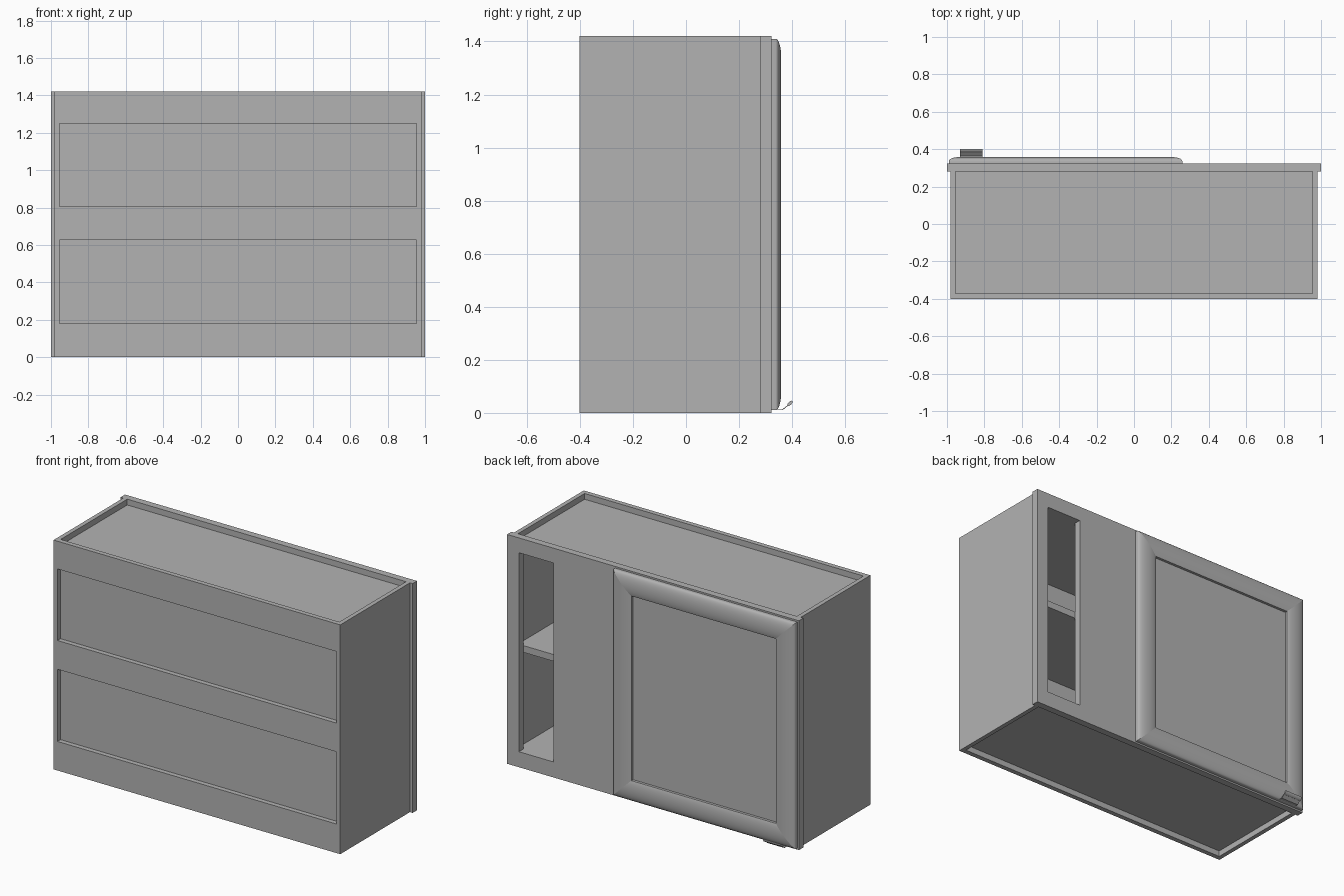
import bpy, bmesh, math

cube = bpy.data.objects.get("Cube")
if cube:
    bpy.data.objects.remove(cube, do_unlink=True)

grey = bpy.data.materials.new("cabinet_grey")
grey.use_nodes = True
COLOR = (0.45, 0.45, 0.45, 1)
grey.diffuse_color = COLOR
grey.node_tree.nodes["Principled BSDF"].inputs["Base Color"].default_value = COLOR


def finish(name, bm):
    bmesh.ops.recalc_face_normals(bm, faces=bm.faces)
    mesh = bpy.data.meshes.new(name)
    bm.to_mesh(mesh)
    bm.free()
    mesh.materials.append(grey)
    obj = bpy.data.objects.new(name, mesh)
    bpy.context.collection.objects.link(obj)
    return obj


def box(name, x, y, z):
    """Box from (min, max) pairs on each axis."""
    bm = bmesh.new()
    bmesh.ops.create_cube(bm, size=1)
    for v in bm.verts:
        v.co = [(a + b) / 2 + c * (b - a) for c, (a, b) in zip(v.co, (x, y, z))]
    return finish(name, bm)


HEIGHT = 1.42
BACK, RAIL_FRONT, FRAME_BACK, FRAME_FRONT = -0.402, -0.372, 0.28, 0.323
INNER, OUTER = 0.955, 0.982
LOW, HIGH = 0.096, 1.328          # frame opening heights
RECESS = 0.036                    # top and bottom panel recess

# Carcass sides
for name, s in (("left_side", 1), ("right_side", -1)):
    box(name, sorted((s * INNER, s * OUTER)), (BACK, FRAME_BACK), (0, HEIGHT))

# Hanging rails with the recessed back panel between them
across = (-INNER, INNER)
for name, z in (("lower_back_rail", (0, 0.18)), ("middle_back_rail", (0.627, 0.805)),
                ("upper_back_rail", (1.248, HEIGHT))):
    box(name, across, (BACK, RAIL_FRONT), z)
box("back_panel", across, (RAIL_FRONT, RAIL_FRONT + 0.012), (RECESS, HEIGHT - RECESS))

# Floor, shelf and top
inside = (RAIL_FRONT, FRAME_BACK)
box("floor_panel", across, inside, (RECESS, LOW))
box("shelf", across, inside, (0.695, 0.737))
box("top_panel", across, inside, (HIGH, HEIGHT - RECESS))

# Face frame with a narrow open bay and a wide bay for the door
thick = (FRAME_BACK, FRAME_FRONT)
box("frame_bottom_rail", (-1, 1), thick, (0, LOW))
box("frame_top_rail", (-1, 1), thick, (HIGH, HEIGHT))
for name, x in (("frame_left_stile", (0.919, 1)), ("frame_middle_stile", (0.19, 0.68)),
                ("frame_right_stile", (-1, -0.919))):
    box(name, x, thick, (LOW, HIGH))


# Door: rounded moulding swept around a rectangle, with a sunken panel
def make_door(x0, x1, z0, z1):
    radius, steps = 0.071, 14
    profile = [(0, FRAME_FRONT)]
    for i in range(steps + 1):
        a = math.pi * 0.8 * i / steps
        profile.append((radius * (1 - math.cos(a)), 0.338 + 0.021 * math.sin(a)))
    profile.append((profile[-1][0], 0.334))
    bm = bmesh.new()
    rings = []
    for d, y in profile:
        corners = ((x0 + d, z0 + d), (x1 - d, z0 + d), (x1 - d, z1 - d), (x0 + d, z1 - d))
        rings.append([bm.verts.new((x, y, z)) for x, z in corners])
    for a, b in zip(rings, rings[1:]):
        for i in range(4):
            j = (i + 1) % 4
            bm.faces.new((a[i], a[j], b[j], b[i])).smooth = True
    bm.faces.new(rings[0])
    bm.faces.new(rings[-1])
    bmesh.ops.recalc_face_normals(bm, faces=bm.faces)
    # Keep the mitres and steps crisp
    for a, b in zip(rings, rings[1:]):
        for u, v in zip(a, b):
            bm.edges.get((u, v)).smooth = False
    for e in bm.edges:
        if e.calc_face_angle(0) > 0.55:
            e.smooth = False
    finish("door", bm)


make_door(-0.99, 0.258, 0.01, 1.41)


# Finger pull: thin angled tab ending in a lens-shaped lip
def extrude_x(name, outline, x0, x1):
    bm = bmesh.new()
    face = bm.faces.new([bm.verts.new((x0, y, z)) for y, z in outline])
    out = bmesh.ops.extrude_face_region(bm, geom=[face])["geom"]
    for v in out:
        if isinstance(v, bmesh.types.BMVert):
            v.co.x = x1
    return finish(name, bm)


extrude_x("pull_tab", [(0.345, 0.01), (0.364, 0.01), (0.388, 0.03),
                       (0.386, 0.032), (0.363, 0.013), (0.345, 0.013)], -0.93, -0.81)
lens = []
for i in range(16):
    a = math.tau * i / 16
    u, w = 0.013 * math.cos(a), 0.006 * math.sin(a)
    c = math.sqrt(0.5)
    lens.append((0.392 + (u - w) * c, 0.036 + (u + w) * c))
extrude_x("pull_lip", lens, -0.93, -0.81)
